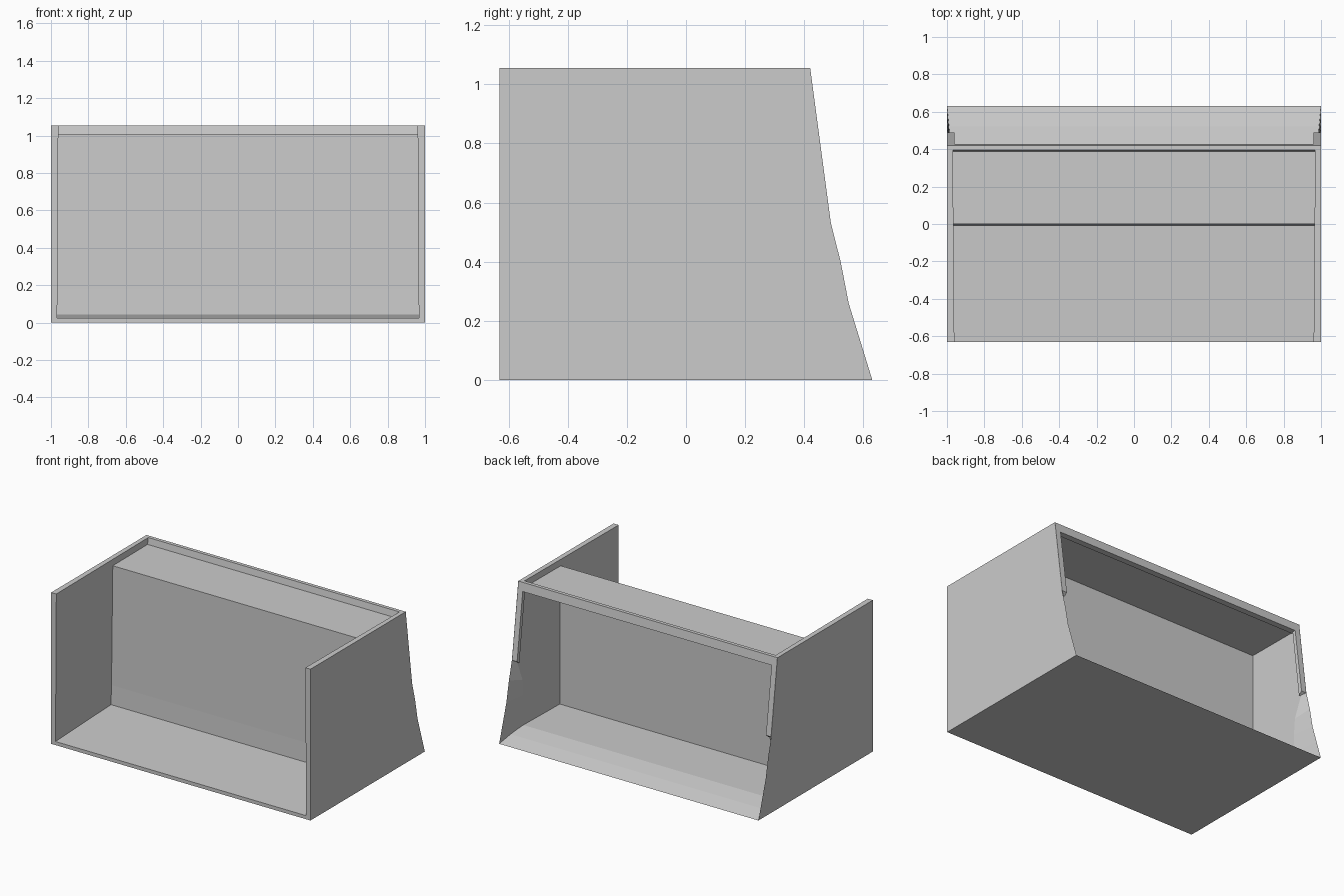
import bpy
import bmesh

cube = bpy.data.objects.get("Cube")
if cube:
    bpy.data.objects.remove(cube, do_unlink=True)

grey = bpy.data.materials.new("plain grey")
grey.use_nodes = True
COLOUR = (0.6, 0.6, 0.6, 1)
grey.diffuse_color = COLOUR
grey.node_tree.nodes["Principled BSDF"].inputs["Base Color"].default_value = COLOUR


def loft(name, ring_a, ring_b):
    """Closed solid between two matching rings of points."""
    bm = bmesh.new()
    a = [bm.verts.new(p) for p in ring_a]
    b = [bm.verts.new(p) for p in ring_b]
    bm.faces.new(a)
    bm.faces.new(b[::-1])
    for i in range(len(a)):
        j = (i + 1) % len(a)
        bm.faces.new((a[j], a[i], b[i], b[j]))
    bmesh.ops.recalc_face_normals(bm, faces=bm.faces)
    mesh = bpy.data.meshes.new(name)
    bm.to_mesh(mesh)
    bm.free()
    mesh.materials.append(grey)
    obj = bpy.data.objects.new(name, mesh)
    bpy.context.collection.objects.link(obj)
    return obj


def extrude_x(name, profile, x0, x1):
    """Run a (y, z) profile from x0 to x1."""
    return loft(name, [(x0, y, z) for y, z in profile], [(x1, y, z) for y, z in profile])


# Side walls: outer outline, and an inner outline scooped back at the low rear
outer = [(-.63, 0), (.63, 0), (.59, .13), (.55, .26), (.523, .4),
         (.49, .53), (.42, 1.055), (-.63, 1.055)]
inner = [(-.63, 0), (.40, 0), (.40, .13), (.40, .26), (.41, .37),
         (.47, .51), (.40, 1.055), (-.63, 1.055)]
# Rear posts: follow the sloping rear edge above the scoop
post = [(.49, .53), (.42, 1.055), (.395, 1.055), (.465, .51)]
for side, label in ((1, "left"), (-1, "right")):
    loft(label + "_wall",
         [(side, y, z) for y, z in outer],
         [(side * (.972 + .008 * y - .006 * z), y, z) for y, z in inner])
    extrude_x(label + "_rear_post", post, side * .96, side * .999)

# Floor: rises gently to the rear, then ramps down to the back edge
floor = [(-.63, 0), (.63, 0), (.52, .028), (.40, .05), (0, .045), (-.63, .025)]
extrude_x("floor", floor, -.999, .999)

# Partition and shelf: one thin bent panel
panel = [(-.012, .03), (-.007, .18), (0, 1.01), (.41, 1.01), (.41, 1.0), (.008, 1.0), (.002, .03)]
extrude_x("partition_and_shelf", panel, -.98, .98)

# Rear header: sloped strip above the rear opening
header = [(.42, 1.055), (.428, .995), (.385, .995), (.395, 1.055)]
extrude_x("rear_header", header, -.999, .999)
